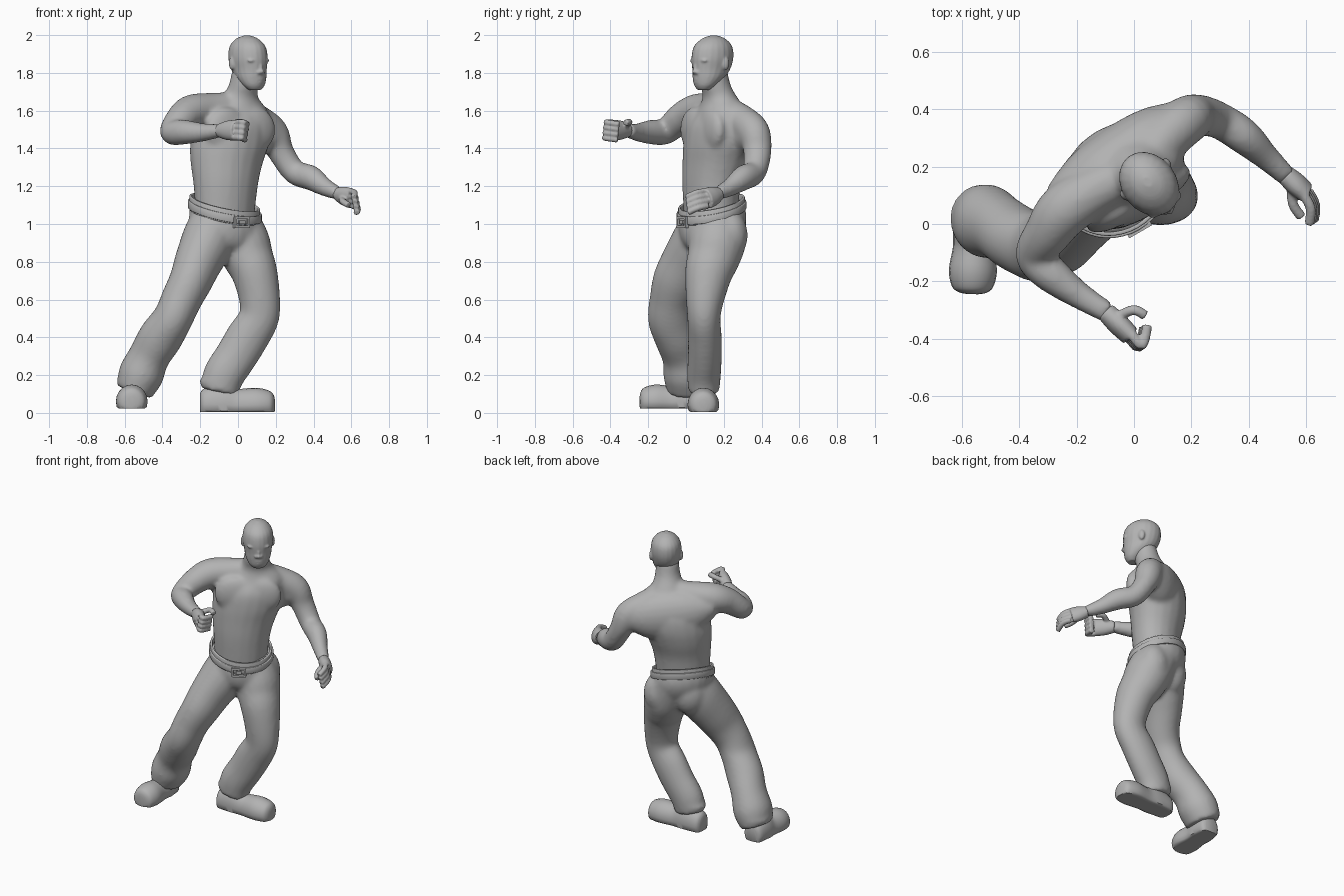
import bpy
import bmesh
import math
from mathutils import Vector, Matrix

default_cube = bpy.data.objects.get("Cube")
if default_cube:
    bpy.data.objects.remove(default_cube, do_unlink=True)

# One plain colour for the whole figure
grey = bpy.data.materials.new("plain_grey")
grey.use_nodes = True
grey.diffuse_color = (0.45, 0.45, 0.45, 1)
grey.node_tree.nodes["Principled BSDF"].inputs["Base Color"].default_value = grey.diffuse_color

UP = Vector((0, 0, 1))


def heading(degrees):
    """Side (model's left) and forward directions for a turned body part."""
    turn = Matrix.Rotation(math.radians(degrees), 3, "Z")
    return turn @ Vector((1, 0, 0)), turn @ Vector((0, -1, 0))


BODY_SIDE, BODY_FRONT = heading(30)
HEAD_SIDE, HEAD_FRONT = heading(37)


def smooth_rows(rows, steps=4):
    """Catmull-Rom interpolation through centre and radius rows."""
    rows = [Vector(row) for row in rows]
    result = []
    for i in range(len(rows) - 1):
        before, start = rows[max(i - 1, 0)], rows[i]
        end, after = rows[i + 1], rows[min(i + 2, len(rows) - 1)]
        for k in range(steps):
            t = k / steps
            result.append(start + (end - before) * (t / 2)
                          + (before * 2 - start * 5 + end * 4 - after) * (t * t / 2)
                          + (start * 3 - before - end * 3 + after) * (t ** 3 / 2))
    return result + [rows[-1]]


def loft(bm, rows, side=BODY_SIDE, level=False, shear=(0, 0), floor=None, count=20):
    """Closed tube of elliptical rings; each row is x, y, z, width, depth."""
    rows = smooth_rows(rows)
    rings = []
    for i, row in enumerate(rows):
        centre = Vector(row[:3])
        along = Vector(rows[min(i + 1, len(rows) - 1)][:3]) - Vector(rows[max(i - 1, 0)][:3])
        along = UP if level else along.normalized()
        across = (side - along * side.dot(along)).normalized()
        other = along.cross(across)
        ring = []
        for k in range(count):
            angle = math.tau * k / count
            offset = across * row[3] * math.cos(angle) + other * row[4] * math.sin(angle)
            offset.z += shear[0] * offset.x + shear[1] * offset.y
            point = centre + offset
            if floor is not None:
                point.z = max(point.z, floor)
            ring.append(bm.verts.new(point))
        rings.append(ring)
    for low, high in zip(rings, rings[1:]):
        for k in range(count):
            n = (k + 1) % count
            bm.faces.new((low[k], low[n], high[n], high[k]))
    bm.faces.new(rings[0][::-1])
    bm.faces.new(rings[-1])


def ball(bm, centre, radii, side=BODY_SIDE, front=BODY_FRONT):
    """Ellipsoid with radii along side, front and up."""
    frame = Matrix((side, -front, UP)).transposed().to_4x4()
    place = Matrix.Translation(centre) @ frame @ Matrix.Diagonal((*radii, 1))
    bmesh.ops.create_uvsphere(bm, u_segments=20, v_segments=12, radius=1, matrix=place)


def finish(name, bm, voxel=None, passes=0):
    """Turn the bmesh into an object, optionally fusing its pieces."""
    bmesh.ops.recalc_face_normals(bm, faces=bm.faces[:])
    mesh = bpy.data.meshes.new(name)
    bm.to_mesh(mesh)
    bm.free()
    mesh.materials.append(grey)
    for face in mesh.polygons:
        face.use_smooth = True
    obj = bpy.data.objects.new(name, mesh)
    bpy.context.collection.objects.link(obj)
    if voxel:
        fuse = obj.modifiers.new("fuse", "REMESH")
        fuse.mode, fuse.voxel_size, fuse.use_smooth_shade = "VOXEL", voxel, True
        relax = obj.modifiers.new("relax", "SMOOTH")
        relax.factor, relax.iterations = 0.5, passes
    return obj


# Bare upper body: torso and neck, chest muscles, broad back and both arms
bm = bmesh.new()
loft(bm, [(-.07, .13, 1, .16, .13), (-.065, .135, 1.2, .178, .147), (-.06, .155, 1.32, .2, .165),
          (-.045, .172, 1.42, .22, .175), (-.03, .18, 1.52, .215, .165), (0, .19, 1.6, .17, .12),
          (.01, .18, 1.67, .1, .09), (.03, .155, 1.74, .077, .082), (.04, .145, 1.82, .07, .075)],
     level=True)
chest = Vector((-.03, .165, 1.5))
for sign in (-1, 1):
    ball(bm, chest + BODY_SIDE * sign * .085 + BODY_FRONT * .09, (.125, .05, .12))
loft(bm, [(-.25, .07, 1.56, .07, .08), (-.13, .172, 1.51, .15, .112), (.05, .295, 1.48, .15, .108),
          (.18, .355, 1.47, .08, .08)], side=UP)
loft(bm, [(.02, .19, 1.63, .07, .07), (-.13, .12, 1.615, .08, .085), (-.24, .05, 1.595, .092, .095),
          (-.3, -.03, 1.555, .082, .083), (-.347, -.11, 1.487, .067, .068), (-.29, -.175, 1.487, .067, .065),
          (-.19, -.25, 1.485, .05, .048), (-.09, -.31, 1.495, .036, .038)], side=UP)
loft(bm, [(.02, .19, 1.62, .07, .07), (.1, .29, 1.55, .085, .085), (.18, .36, 1.48, .09, .085),
          (.228, .378, 1.38, .07, .075), (.3, .36, 1.275, .065, .065), (.385, .305, 1.245, .067, .063),
          (.46, .235, 1.195, .049, .047), (.535, .165, 1.16, .035, .037)], side=UP)
finish("upper_body", bm, .012, 11)

# Head with jaw, ears, nose, brows and lips
bm = bmesh.new()
skull = Vector((.053, .14, 0))
profile = [(.06, 1.71, .035, .03), (.05, 1.735, .06, .056), (.026, 1.775, .079, .087),
           (.008, 1.82, .087, .108), (0, 1.88, .096, .119), (-.004, 1.94, .087, .109),
           (-.008, 1.98, .055, .068), (-.008, 1.998, .015, .02)]
loft(bm, [(*(skull + HEAD_FRONT * ahead + UP * z), w, d) for ahead, z, w, d in profile],
     side=HEAD_SIDE, level=True)


def feature(across, ahead, z, radii):
    ball(bm, skull + HEAD_SIDE * across + HEAD_FRONT * ahead + UP * z, radii, HEAD_SIDE, HEAD_FRONT)


for sign in (-1, 1):
    feature(sign * .093, -.02, 1.85, (.013, .02, .034))
    feature(sign * .036, .092, 1.865, (.034, .018, .012))
    feature(sign * .036, .086, 1.842, (.016, .015, .008))
    feature(sign * .014, .112, 1.803, (.012, .012, .01))
feature(0, .109, 1.828, (.012, .014, .03))
feature(0, .115, 1.807, (.014, .017, .013))
feature(0, .098, 1.766, (.03, .016, .009))
feature(0, .096, 1.751, (.025, .016, .009))
finish("head", bm, .006, 4)


# Hands: palm, four bent fingers and a thumb
def hand(name, wrist, knuckle, across, bend, tip, thumb):
    bm = bmesh.new()
    wrist, knuckle, across = Vector(wrist), Vector(knuckle), Vector(across).normalized()
    loft(bm, [(*wrist, .036, .034), (*wrist.lerp(knuckle, .5), .052, .038),
              (*knuckle, .056, .034)], side=across)
    for i in range(4):
        base = knuckle + across * (i - 1.5) * .028
        path = (base, base + Vector(bend), base + Vector(tip))
        loft(bm, [(*point, .0155, .018) for point in path], side=across, count=10)
    loft(bm, [(*point, .017, .018) for point in thumb], side=across, count=10)
    finish(name, bm, .006, 3)


hand("right_hand", (-.1, -.305, 1.495), (-.012, -.392, 1.497), (.15, .1, 1),
     (.035, -.035, 0), (.053, .035, -.01),
     [(-.05, -.32, 1.52), (.0, -.3, 1.54), (.04, -.32, 1.535)])
hand("left_hand", (.525, .175, 1.16), (.6, .11, 1.135), (.2, .15, -1),
     (.025, -.05, -.01), (.02, -.105, -.035),
     [(.55, .14, 1.14), (.555, .07, 1.12), (.585, .025, 1.1)])

# Trousers: hips, seat and two loose legs fused together
bm = bmesh.new()
TILT = (-.22, .2)
PLAIN = (Vector((1, 0, 0)), Vector((0, -1, 0)))
loft(bm, [(-.07, .14, .85, .1, .09), (-.07, .14, .93, .175, .155), (-.07, .14, 1.01, .195, .176),
          (-.07, .135, 1.09, .183, .165)], level=True, shear=TILT)
for centre in ((-.15, .17, .96), (.03, .225, .94)):
    ball(bm, centre, (.11, .1, .14))
loft(bm, [(-.12, .12, 1.02, .13, .14), (-.155, .08, .92, .142, .15), (-.21, .01, .8, .127, .142),
          (-.25, -.045, .7, .115, .132), (-.3, -.075, .6, .108, .118), (-.345, -.08, .5, .106, .122),
          (-.41, -.05, .4, .117, .117), (-.47, -.01, .3, .11, .117), (-.515, .01, .2, .12, .13),
          (-.55, .015, .11, .097, .115)], side=PLAIN[0])
loft(bm, [(-.03, .18, 1.02, .14, .14), (.025, .165, .9, .145, .15), (.055, .145, .82, .134, .14),
          (.088, .12, .74, .122, .127), (.115, .1, .6, .109, .102), (.11, .095, .5, .107, .088),
          (.05, .1, .4, .114, .09), (-.01, .1, .3, .112, .09), (-.075, .095, .2, .11, .09),
          (-.1, .095, .11, .1, .082)], side=PLAIN[0])

# Loose cloth folds above the shoes
ball(bm, (-.53, .02, .17), (.115, .12, .045), *PLAIN)
ball(bm, (-.095, .095, .165), (.112, .086, .04), *PLAIN)
finish("trousers", bm, .012, 12)

# Belt band, tilted down at the front
waist = Vector((-.07, .135, 1.075))


def band(name, spread, height, lift, thickness):
    bm = bmesh.new()
    rings = []
    for z in (-height / 2, height / 2):
        ring = []
        for k in range(40):
            angle = math.tau * k / 40
            point = BODY_SIDE * (.19 + spread) * math.cos(angle)
            point -= BODY_FRONT * (.168 + spread) * math.sin(angle)
            point.z = TILT[0] * point.x + TILT[1] * point.y + lift + z
            ring.append(bm.verts.new(waist + point))
        rings.append(ring)
    for k in range(40):
        n = (k + 1) % 40
        bm.faces.new((rings[0][k], rings[0][n], rings[1][n], rings[1][k]))
    obj = finish(name, bm)
    wall = obj.modifiers.new("thickness", "SOLIDIFY")
    wall.thickness, wall.offset = thickness, 0
    edge = obj.modifiers.new("round_edge", "BEVEL")
    edge.width, edge.segments = .004, 2


band("waistband", -.004, .075, .003, .014)
band("belt", .004, .042, -.005, .014)

# Belt buckle: raised frame with a centre plate
bm = bmesh.new()
front = waist + BODY_FRONT * .177 - UP * .066
facing = Matrix((BODY_SIDE, -BODY_FRONT, UP)).transposed().to_4x4()
for across, z, w, h in ((0, .024, .09, .012), (0, -.024, .09, .012), (-.04, 0, .012, .05),
                        (.04, 0, .012, .05), (0, 0, .035, .02)):
    spot = Matrix.Translation(front + BODY_SIDE * across + UP * z)
    bmesh.ops.create_cube(bm, size=1, matrix=spot @ facing @ Matrix.Diagonal((w, .02, h, 1)))
buckle = finish("belt_buckle", bm)
for face in buckle.data.polygons:
    face.use_smooth = False


# Shoes: flat-soled lofts from heel to rounded toe
def shoe(name, heel, direction, length, floor):
    bm = bmesh.new()
    direction = Vector(direction).normalized()
    profile = [(0, .04, .04, .06), (.06, .04, .066, .085), (.3, .04, .074, .11), (.5, .035, .072, .088),
               (.75, .038, .084, .09), (.92, .038, .072, .075), (.98, .038, .05, .055),
               (1, .038, .02, .03)]
    rows = [(*(Vector(heel) + direction * length * t + UP * (z + floor)), w, h)
            for t, z, w, h in profile]
    loft(bm, rows, side=direction.cross(UP), floor=floor)
    obj = finish(name, bm)
    bpy.context.view_layer.objects.active = obj
    obj.select_set(True)
    bpy.ops.object.shade_smooth_by_angle(angle=math.radians(50))
    obj.select_set(False)


shoe("left_shoe", (-.2, .095, 0), (1, -.01, 0), .395, .005)
shoe("right_shoe", (-.555, .085, 0), (-.03, -1, 0), .33, .022)
